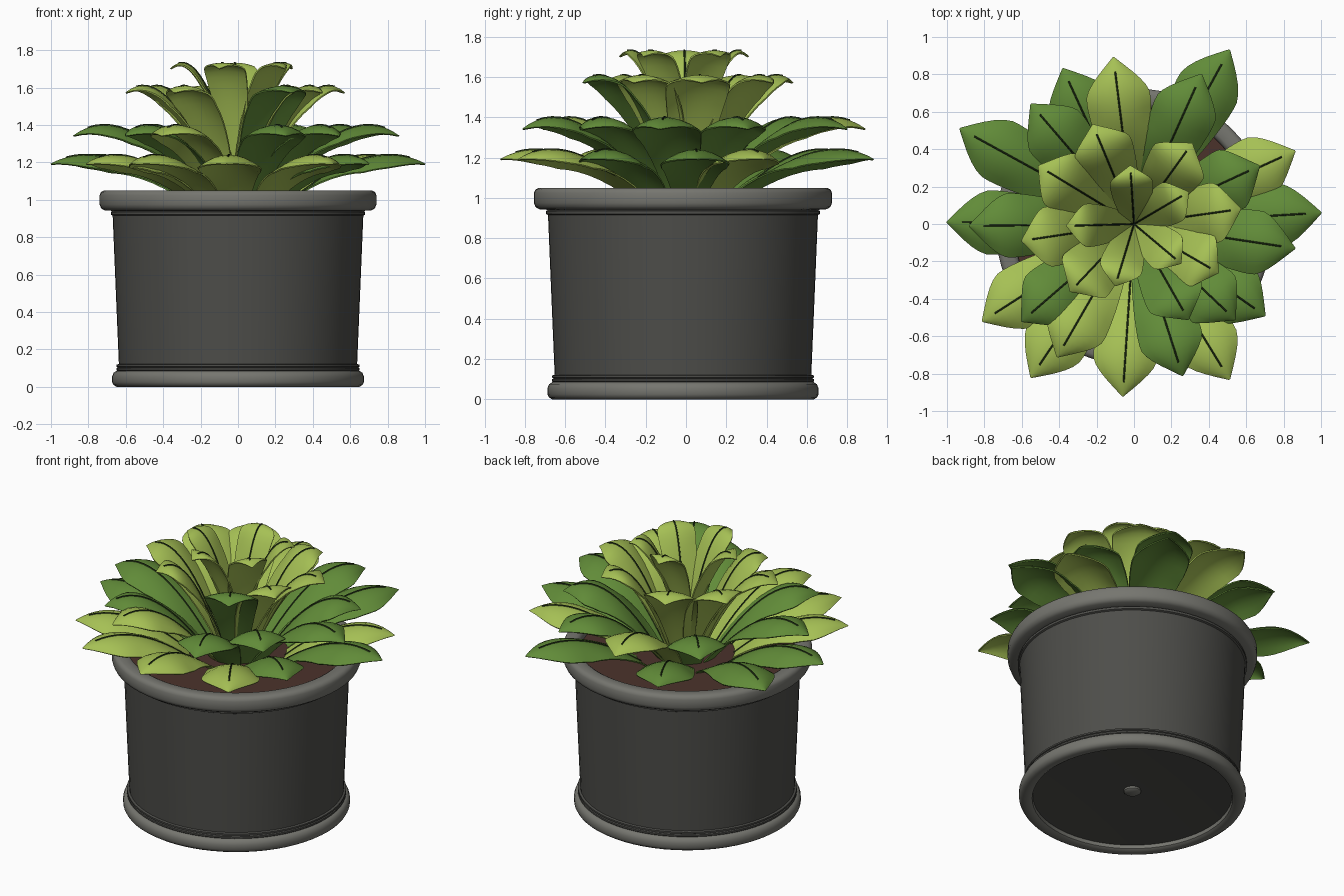
import bpy, bmesh, math
from mathutils import Vector

cube = bpy.data.objects.get("Cube")
if cube:
    bpy.data.objects.remove(cube, do_unlink=True)


def material(name, *rgb):
    m = bpy.data.materials.new(name)
    m.use_nodes = True
    m.diffuse_color = (*rgb, 1)
    m.node_tree.nodes["Principled BSDF"].inputs["Base Color"].default_value = (*rgb, 1)
    return m


charcoal = material("charcoal glaze", .075, .075, .068)
grey = material("grey trim", .18, .18, .16)
earth = material("brown soil", .07, .032, .024)
lime = material("light leaf green", .38, .53, .09)
green = material("dark leaf green", .12, .26, .04)
vein_green = material("vein green", .02, .04, .01)


def finish(name, bm, mat, thickness=0, angle=40):
    """Turn a bmesh into a smooth shaded object."""
    mesh = bpy.data.meshes.new(name)
    bm.to_mesh(mesh)
    bm.free()
    mesh.materials.append(mat)
    obj = bpy.data.objects.new(name, mesh)
    bpy.context.collection.objects.link(obj)
    bpy.ops.object.select_all(action="DESELECT")
    obj.select_set(True)
    bpy.context.view_layer.objects.active = obj
    if thickness:
        mod = obj.modifiers.new("thickness", "SOLIDIFY")
        mod.thickness = thickness
        mod.offset = 0
        bpy.ops.object.modifier_apply(modifier=mod.name)
    bpy.ops.object.shade_smooth_by_angle(angle=math.radians(angle))
    return obj


def lathe(name, profile, mat, closed=False):
    """Spin a radius and height profile around the pot axis."""
    bm = bmesh.new()
    verts = [bm.verts.new((r, 0, z)) for r, z in profile]
    pairs = list(zip(verts, verts[1:]))
    if closed:
        pairs.append((verts[-1], verts[0]))
    for a, b in pairs:
        bm.edges.new((a, b))
    bmesh.ops.spin(bm, geom=bm.verts[:] + bm.edges[:], cent=(0, 0, 0), axis=(0, 0, 1),
                   angle=math.tau, steps=64, use_merge=True)
    bmesh.ops.remove_doubles(bm, verts=bm.verts[:], dist=1e-5)
    bmesh.ops.recalc_face_normals(bm, faces=bm.faces[:])
    finish(name, bm, mat).location.y = -.015


# Pot: body with narrow beads, foot ring, rim, soil and drain plug
lathe("pot_body", [(0, .07), (.62, .03), (.64, .08), (.65, .09), (.65, .1), (.642, .104),
                   (.65, .108), (.65, .118), (.637, .122), (.655, .55), (.67, .915),
                   (.68, .92), (.68, .935), (.67, .94), (.67, .96)], charcoal)
lathe("foot_ring", [(.59, .04), (.595, .01), (.61, 0), (.65, 0), (.665, .01), (.673, .025),
                    (.673, .055), (.665, .075), (.65, .085), (.62, .085)], grey, True)
lathe("pot_rim", [(.64, .96), (.64, 1.02), (.648, 1.04), (.665, 1.05), (.715, 1.05),
                  (.732, 1.042), (.74, 1.025), (.74, .975), (.732, .955), (.715, .944),
                  (.66, .94)], grey, True)
lathe("soil", [(0, 1.01), (.4, 1.005), (.66, 1)], earth)
lathe("drain_plug", [(0, .045), (.04, .047), (.05, .055), (.05, .07)], grey)


class Spine:
    """Arching midrib of a leaf, running from the plant's heart to the tip."""

    def __init__(self, tip, start, bend, tip_z):
        reach = math.hypot(*tip)
        self.out = Vector((tip[0] / reach, tip[1] / reach, 0))
        self.side = Vector((-self.out.y, self.out.x, 0))
        self.points = [start, (bend[0] * reach, bend[1]), (reach, tip_z)]

    def at(self, t):
        (r0, z0), (r1, z1), (r2, z2) = self.points
        mix = lambda a, b, c: a * (1 - t) ** 2 + 2 * b * t * (1 - t) + c * t * t
        slope = lambda a, b, c: (b - a) * (1 - t) + (c - b) * t
        up = Vector((0, 0, 1))
        along = self.out * slope(r0, r1, r2) + up * slope(z0, z1, z2)
        return (self.out * mix(r0, r1, r2) + up * mix(z0, z1, z2),
                along.normalized().cross(self.side))


def grid(rows):
    bm = bmesh.new()
    rows = [[bm.verts.new(p) for p in row] for row in rows]
    for a, b in zip(rows, rows[1:]):
        for j in range(len(a) - 1):
            bm.faces.new((a[j], b[j], b[j + 1], a[j + 1]))
    return bm


def half_width(t, peak=.66):
    if t < peak:
        return .32 + .68 * math.sin(math.pi / 2 * t / peak)
    return max(1 - ((t - peak) / (1 - peak)) ** 1.7, .01)


def leaf(name, spine, width, droop, mat):
    rows, ridge = [], []
    for i in range(17):
        t = i / 16
        p, n = spine.at(t)
        w = width * half_width(t)
        # The blade is cupped at its base and its edges fold down further out
        fold = .2 - (.2 + droop) * min(t / .5, 1)
        across = [j / 4 for j in range(-4, 5)]
        rows.append([p + spine.side * w * u + n * fold * w * u * u for u in across])
        # The vein is a slim ridge lying on the upper face, short of the tip
        if i < 15:
            ridge.append([p + spine.side * .005 * s + n * h
                          for s, h in ((-1, .003), (-.5, .009), (.5, .009), (1, .003))])
    finish(name, grid(rows), mat, .008)
    finish(name + "_vein", grid(ridge), vein_green)


# Leaf tiers: start, bend, tip height, half width, edge droop, tips by colour
tiers = {
    "outer": ((.2, .92), (.68, 1.36), 1.19, .17, .4,
              [(.86, .39), (.51, -.83), (-.06, -.92), (-.55, -.82), (-.81, -.52)],
              [(.51, .93), (1, .06), (.7, -.49), (-1, .01), (-.93, .51), (-.38, .83)]),
    "lower": ((.13, .93), (.66, 1.56), 1.34, .17, .35,
              [(-.41, -.71), (-.11, .89)],
              [(.86, -.13), (.54, -.51), (.26, -.81), (-.6, -.52), (-.88, -.01),
               (-.55, .64), (.36, .8), (.67, .31)]),
    "upper": ((.08, .97), (.62, 1.76), 1.57, .16, .22,
              [(-.22, .53), (.31, .43), (.57, .08), (.45, -.26), (-.34, -.36),
               (-.6, -.09), (-.51, .31)],
              [(.29, -.51)]),
    "heart": ((0, 1.05), (.52, 1.87), 1.7, .115, .15,
              [(-.02, .31), (.29, .17), (.25, -.21), (-.1, -.33), (-.36, -.01)], []),
}
for tier, (start, bend, tip_z, width, droop, light, dark) in tiers.items():
    for shade, mat, tips in (("light", lime, light), ("dark", green, dark)):
        for k, tip in enumerate(tips):
            leaf(f"{tier}_{shade}_leaf_{k + 1}", Spine(tip, start, bend, tip_z),
                 width, droop, mat)
